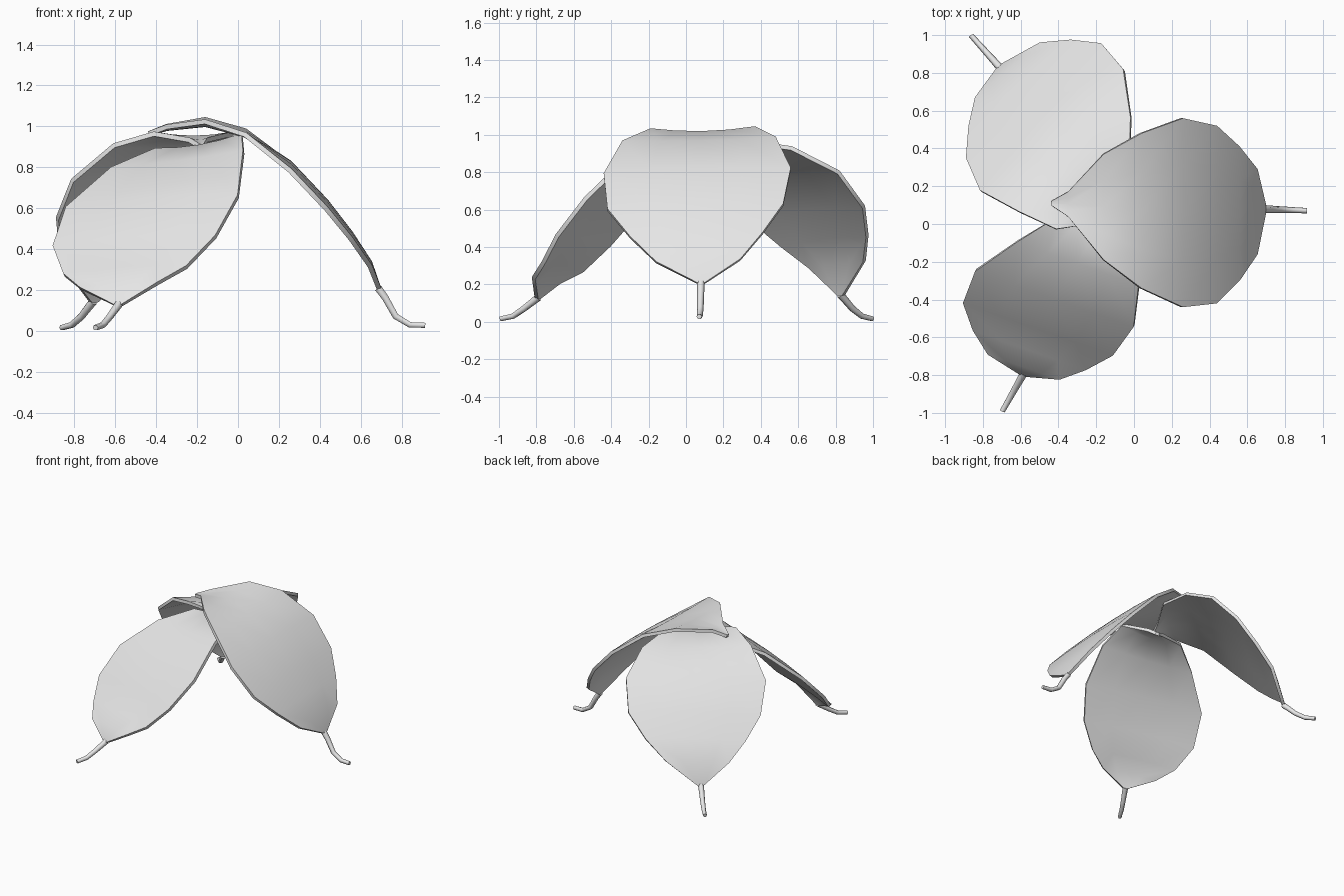
import bpy, bmesh, math
from mathutils import Vector

cube = bpy.data.objects.get("Cube")
if cube:
    bpy.data.objects.remove(cube, do_unlink=True)

grey = bpy.data.materials.new("pale_grey")
grey.use_nodes = True
colour = (0.8, 0.8, 0.8, 1)
grey.diffuse_color = colour
grey.node_tree.nodes["Principled BSDF"].inputs["Base Color"].default_value = colour

# Blade cross rows: distance from centre, left width, right width, height, middle bulge
ROWS = [
    (.92, .02, .02, .21, 0),
    (.875, .21, .24, .33, .01),
    (.78, .33, .38, .47, .015),
    (.66, .44, .50, .62, .02),
    (.48, .48, .52, .81, .02),
    (.26, .40, .42, .98, -.01),
    (.06, .29, .27, 1.04, -.02),
    (-.13, .09, .04, 1.01, -.01),
    (-.22, .04, -.02, .975, 0),
]
ACROSS = (-1, -.5, 0, .5, 1)


def mix(a, b, t):
    return a + (b - a) * t


def make_object(name, bm, angle):
    bmesh.ops.recalc_face_normals(bm, faces=bm.faces)
    mesh = bpy.data.meshes.new(name)
    bm.to_mesh(mesh)
    bm.free()
    mesh.materials.append(grey)
    obj = bpy.data.objects.new(name, mesh)
    bpy.context.collection.objects.link(obj)
    bpy.ops.object.select_all(action='DESELECT')
    obj.select_set(True)
    bpy.context.view_layer.objects.active = obj
    bpy.ops.object.shade_smooth_by_angle(angle=math.radians(angle))


def make_leaf(name, centre, heading, left_scale, right_scale, tip_length, shear,
              drop, roll, base_z, stem_shift, end_z):
    """Pairs hold the value for the lower blade and for the top of the blade."""
    out = Vector((math.cos(heading), math.sin(heading), 0))
    side = Vector((out.y, -out.x, 0))
    origin = Vector((*centre, 0))

    def place(r, v, z):
        return origin + out * r + side * v + Vector((0, 0, z))

    # Curved blade, closed below by a second skin
    bm = bmesh.new()
    grid = []
    for i, (r, left, right, height, bulge) in enumerate(ROWS):
        row = []
        near_top = min(1, max(0, (.5 - r) / .4))
        near_base = min(1, .4 + (.92 - r) * 4)
        row_drop = mix(*drop, near_top) * near_base
        row_roll = mix(*roll, near_top)
        left *= mix(*left_scale, near_top)
        right *= mix(*right_scale, near_top)
        if r < .06:
            r = .06 + (r - .06) * tip_length
        for t in ACROSS:
            v = (right - left) / 2 + t * (right + left) / 2
            z = base_z if i == 0 else height + row_drop + row_roll * v
            row.append(bm.verts.new(place(r + shear * v, v, z + bulge * (1 - t * t))))
        grid.append(row)
    for a, b in zip(grid, grid[1:]):
        for j in range(len(ACROSS) - 1):
            bm.faces.new((a[j], a[j + 1], b[j + 1], b[j]))
    bmesh.ops.recalc_face_normals(bm, faces=bm.faces)
    if sum(f.normal.z for f in bm.faces) < 0:
        bmesh.ops.reverse_faces(bm, faces=bm.faces)
    bm.normal_update()
    bmesh.ops.solidify(bm, geom=list(bm.faces), thickness=.023)
    make_object(name + "_blade", bm, 50)

    # Tapered stem curling out to the ground
    bm = bmesh.new()
    path = [(.905, base_z), (.94, base_z * .7 + .015), (.99, .072),
            (1.06, .03), (1.135, end_z)]
    points = [place(r, stem_shift * (r - .9) * 4, z) for r, z in path]
    rings = []
    for i, p in enumerate(points):
        along = (points[min(i + 1, len(points) - 1)] - points[max(i - 1, 0)]).normalized()
        up = side.cross(along).normalized()
        radius = .021 - .0017 * i
        rings.append([bm.verts.new(p + radius * (side * math.cos(k * math.pi / 3)
                                                 + up * math.sin(k * math.pi / 3)))
                      for k in range(6)])
    for a, b in zip(rings, rings[1:]):
        for k in range(6):
            n = (k + 1) % 6
            bm.faces.new((a[k], a[n], b[n], b[k]))
    bm.faces.new(rings[0])
    bm.faces.new(rings[-1])
    make_object(name + "_stem", bm, 65)


make_leaf("left_leaf", (-.22, .08), 0, (1, 1), (1, 1), 1, 0,
          (0, 0), (-.03, -.02), .21, .01, .028)
make_leaf("back_leaf", (-.20, .075), math.radians(124), (.95, .8), (1.03, 1), .5, .11,
          (-.035, -.065), (.07, 0), .145, -.035, .016)
make_leaf("front_leaf", (-.20, .03), math.radians(245), (.88, .88), (.9, .7), .5, .1,
          (-.175, -.115), (-.06, -.16), .13, .02, .016)
